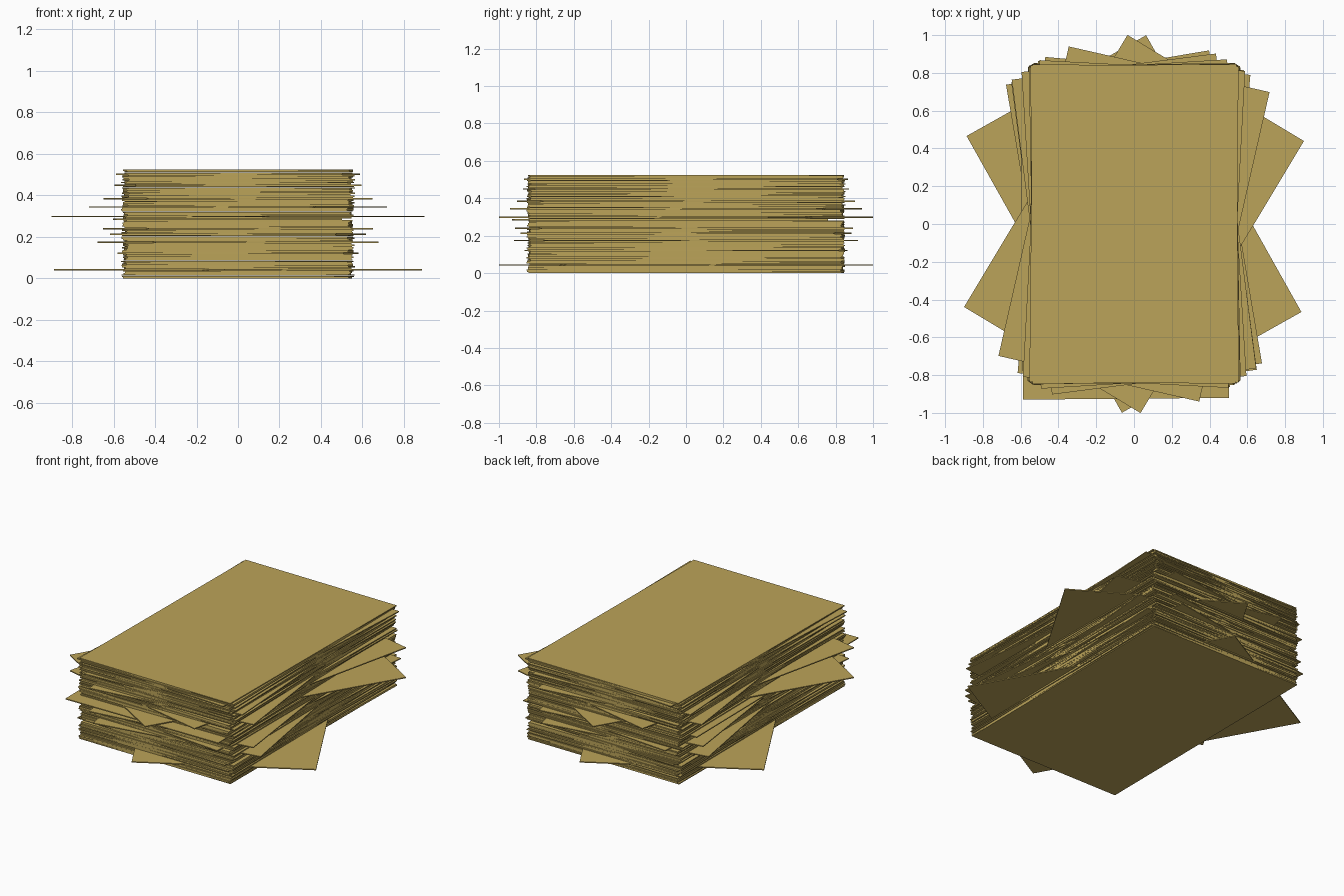
import bpy, math, random
from mathutils import Matrix

if "Cube" in bpy.data.objects:
    bpy.data.objects.remove(bpy.data.objects["Cube"])

random.seed(7)
W, D, H = 1.09, 1.68, 0.525      # sheet size and stack height
COUNT = 80
PITCH = H / COUNT

paper = bpy.data.materials.new("aged tan paper")
paper.diffuse_color = (0.50, 0.37, 0.10, 1)
paper.use_nodes = True
paper.node_tree.nodes["Principled BSDF"].inputs["Base Color"].default_value = paper.diffuse_color

# sheets that stick out: height -> (turn in degrees, x shift, y shift)
loose = {
    0.045: (29.3, 0, 0.0), 0.120: (-2.5, 0, 0), 0.173: (9.6, 0, 0),
    0.215: (-5.0, 0, 0), 0.240: (7.5, 0, -0.01), 0.287: (0.5, -0.05, -0.085),
    0.301: (-31.0, 0, 0), 0.342: (-12.8, 0, 0), 0.382: (7.3, 0, 0),
    0.447: (3.5, 0, 0), 0.503: (-3.0, 0, 0),
}
by_index = {int(z / PITCH): v for z, v in loose.items()}


def sheet(i, turn, dx, dy):
    bpy.ops.mesh.primitive_cube_add(size=1)
    ob = bpy.context.object
    ob.name = f"paper_sheet_{i:02d}"
    ob.data.transform(Matrix.Diagonal((W, D, PITCH * 0.98, 1)))
    ob.location = (dx, dy, (i + 0.5) * PITCH)
    ob.rotation_euler.z = math.radians(turn)
    ob.data.materials.append(paper)


# the pile: neat sheets with a slight jitter, plus the loose ones
for i in range(COUNT):
    if i in by_index:
        sheet(i, *by_index[i])
    elif i == COUNT - 1:
        sheet(i, -0.6, 0, 0)
    else:
        sheet(i, random.uniform(-1.2, 1.2),
              random.uniform(-0.004, 0.004), random.uniform(-0.004, 0.004))
